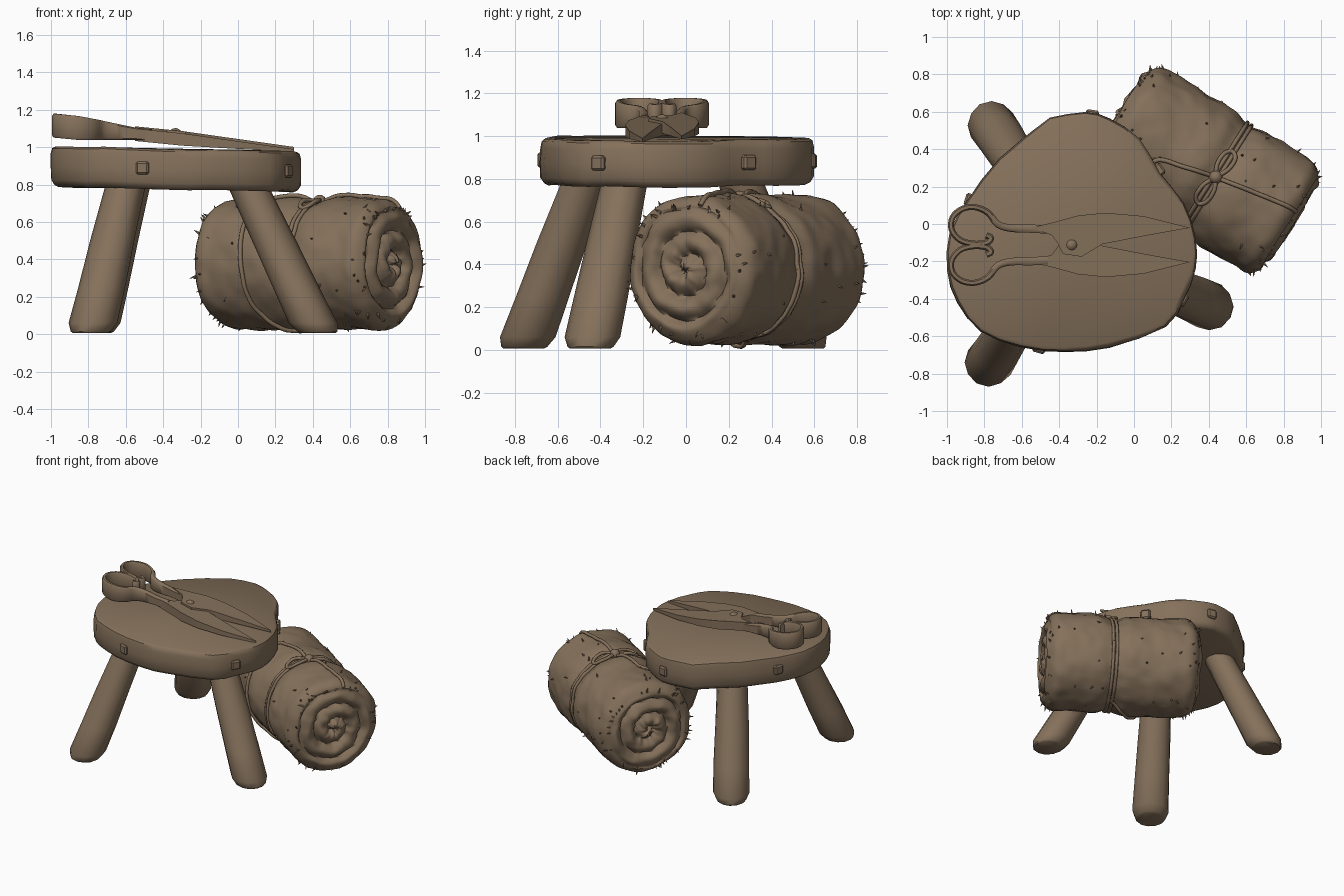
import bpy, bmesh, math, random
from mathutils import Vector, Matrix, noise

if "Cube" in bpy.data.objects:
    bpy.data.objects.remove(bpy.data.objects["Cube"])

random.seed(4)
brown = bpy.data.materials.new("clay_brown")
brown.diffuse_color = (0.235, 0.165, 0.105, 1)
brown.use_nodes = True
brown.node_tree.nodes["Principled BSDF"].inputs["Base Color"].default_value = brown.diffuse_color


def finish(name, bm, angle=40, matrix=None):
    bmesh.ops.recalc_face_normals(bm, faces=bm.faces)
    me = bpy.data.meshes.new(name)
    bm.to_mesh(me)
    bm.free()
    ob = bpy.data.objects.new(name, me)
    bpy.context.collection.objects.link(ob)
    me.materials.append(brown)
    if matrix:
        ob.matrix_world = matrix
    bpy.ops.object.select_all(action='DESELECT')
    ob.select_set(True)
    bpy.context.view_layer.objects.active = ob
    bpy.ops.object.shade_smooth_by_angle(angle=math.radians(angle))
    return ob


def loft(bm, rings):
    """Skin a list of closed vertex rings and cap both ends."""
    vs = [[bm.verts.new(p) for p in r] for r in rings]
    n = len(vs[0])
    for a, b in zip(vs, vs[1:]):
        for i in range(n):
            j = (i + 1) % n
            bm.faces.new((a[i], a[j], b[j], b[i]))
    bm.faces.new(vs[0])
    bm.faces.new(vs[-1])


def smooth_path(pts, steps=5):
    """Catmull-Rom through the points."""
    p = [Vector(q) for q in pts]
    p = [2 * p[0] - p[1]] + p + [2 * p[-1] - p[-2]]
    out = []
    for i in range(1, len(p) - 2):
        a, b, c, d = p[i - 1:i + 3]
        for k in range(steps):
            t = k / steps
            out.append(0.5 * (2 * b + (c - a) * t + (2 * a - 5 * b + 4 * c - d) * t ** 2
                              + (3 * b - a - 3 * c + d) * t ** 3))
    return out + [p[-2]]


# Seat: uneven slab with worn edges
OUT = [(-.45, .57), (-.26, .60), (-.13, .565), (.03, .455), (.14, .275), (.27, .11), (.33, -.08),
       (.33, -.24), (.27, -.40), (.17, -.55), (-.13, -.66), (-.37, -.685), (-.61, -.66),
       (-.82, -.575), (-.945, -.42), (-1.0, -.25), (-.985, -.05), (-.89, .13), (-.72, .35)]
outline = smooth_path([(x, y, 0) for x, y in OUT + OUT[:1]], 2)[:-1]
mid = Vector((-.33, -.04, 0))
bm = bmesh.new()
rings = []
for z, s in [(.775, .94), (.785, .97), (.81, .995), (.88, 1), (.95, .998), (.98, .985), (.99, .96)]:
    ring = []
    for p in outline:
        q = mid + (p - mid) * s
        k = 1 + .008 * noise.noise(Vector((q.x * 4, q.y * 4, z * 9)))
        q = mid + (q - mid) * k
        ring.append((q.x, q.y, z - .02 * (q.x + .33) + .008 * noise.noise(q * 5)))
    rings.append(ring)
loft(bm, rings)
finish("seat", bm)

# Legs: splayed posts with chamfered feet
for name, foot, top in [("front_leg", (-.79, -.762), (-.60, -.47)),
                        ("right_leg", (.43, -.45), (.05, -.285)),
                        ("back_leg", (-.775, .55), (-.575, .25))]:
    bm = bmesh.new()
    rings = []
    for z, r in [(.006, .095), (.015, .108), (.06, .13), (.25, .125), (.5, .118), (.84, .106)]:
        c = Vector((*foot, 0)).lerp(Vector((*top, 0)), z / .8)
        ring = []
        for i in range(12):
            a = 2 * math.pi * i / 12
            k = r * (1 + .05 * noise.noise(Vector((math.cos(a) * 2, math.sin(a) * 2, z * 3 + foot[0] * 9))))
            ring.append((c.x + k * math.cos(a), c.y + k * math.sin(a), z))
        rings.append(ring)
    loft(bm, rings)
    finish(name, bm)

# Square peg ends round the rim
for x, y in [(-.505, -.655), (.25, -.40), (.125, .285), (-.225, .575), (-.87, .125)]:
    bm = bmesh.new()
    bmesh.ops.create_cube(bm, size=.07)
    bmesh.ops.bevel(bm, geom=bm.edges[:], offset=.01, segments=1, affect='EDGES')
    a = math.atan2(y + .04, x + .33)
    finish("peg", bm, 30, Matrix.Translation((x, y, .885 - .02 * (x + .33))) @ Matrix.Rotation(a, 4, 'Z'))

# Shears: everything lies on a sloping plane, mirrored about its centre line
YC = -.112


def plane_z(x):
    return .987 + .1 * (.3 - x)


BLADE = [(-.55, -.02), (-.42, .012), (-.30, .045), (-.15, .06), (.05, .042), (.30, -.02),
         (.05, -.065), (-.17, -.108), (-.28, -.175), (-.38, -.16), (-.41, -.10), (-.44, -.06)]
HANDLE = [(-.46, -.03), (-.55, -.025), (-.66, -.022), (-.73, 0), (-.78, .06), (-.85, .09), (-.92, .08),
          (-.97, .035), (-.975, -.03), (-.93, -.085), (-.86, -.105), (-.79, -.10), (-.765, -.075), (-.79, -.06)]
for side, sgn, lift in [("upper", 1, .006), ("lower", -1, -.006)]:
    flip = lambda y: YC + sgn * (y - YC)
    bm = bmesh.new()
    th = lambda x: .008 + .025 * min(1, (.3 - x) / .6)
    loft(bm, [[(x, flip(y), plane_z(x) + lift + k * th(x)) for x, y in BLADE] for k in (-1, 1)])
    finish(side + "_blade", bm, 30)
    path = smooth_path([(x, flip(y), 0) for x, y in HANDLE], 4)
    bm = bmesh.new()
    rings = []
    for i, p in enumerate(path):
        d = (path[min(i + 1, len(path) - 1)] - path[max(i - 1, 0)]).normalized()
        grow = min(1, max(0, (-.55 - p.x) / .3))
        n = Vector((-d.y, d.x, 0)) * (.022 - .006 * grow)
        h = .033 + .031 * grow
        z = Vector((0, 0, plane_z(p.x)))
        rings.append([p + z + n * a + Vector((0, 0, h * b)) for a, b in
                      [(-1, -.8), (-.5, -1), (.5, -1), (1, -.8), (1, .8), (.5, 1), (-.5, 1), (-1, .8)]])
    loft(bm, rings)
    finish(side + "_handle", bm, 50)
bm = bmesh.new()
bmesh.ops.create_uvsphere(bm, u_segments=16, v_segments=8, radius=.036)
finish("pivot", bm, 60, Matrix.Translation((-.335, -.112, 1.066)))

# Blanket roll, built along local x
ROLL = Matrix.Translation((.378, .288, .377)) @ Matrix.Rotation(math.radians(-32.3), 4, 'Z')
HALF, TIE, N = .53, .07, 72


def radius(x, a):
    puff = .352 - .03 * math.exp(-((x - TIE) / .07) ** 2)
    edge = max(0, (abs(x) - HALF + .10) / .10)
    puff -= .05 * edge ** 3
    lump = noise.noise(Vector((x * 5, math.cos(a) * 1.7, math.sin(a) * 1.7)))
    fine = noise.noise(Vector((x * 13, math.cos(a) * 5, math.sin(a) * 5 + 7)))
    return puff + .014 * lump + .008 * fine


def on_roll(x, a, off=0.0):
    r = radius(x, a) + off
    return Vector((x, r * math.cos(a), r * math.sin(a)))


def end_ring(s, f):
    """Spiral groove across an end, f = fraction of the rim radius."""
    ring = []
    for i in range(N):
        a = 2 * math.pi * i / N
        p = on_roll(s * HALF, a)
        wave = abs(math.sin(math.pi * (f * 2.7 + s * a / (2 * math.pi) + .15)))
        fade = min(1, (1 - f) * 8)
        wob = .02 * noise.noise(Vector((f * 4, math.cos(a) * 2, math.sin(a) * 2 + s)))
        x = s * (HALF + fade * (.05 * wave ** .6 - .025 + wob))
        ring.append((x, p.y * f, p.z * f))
    return ring


bm = bmesh.new()
M = 26
rings = [end_ring(-1, (k + .5) / M) for k in range(M)]
rings += [[on_roll(-HALF + 2 * HALF * j / 56, 2 * math.pi * i / N) for i in range(N)] for j in range(57)]
rings += [end_ring(1, (k + .5) / M) for k in reversed(range(M))]
loft(bm, rings)
finish("blanket_roll", bm, 60, ROLL)

# Frayed tufts, mostly round the end rims
bm = bmesh.new()
for i in range(110):
    x = random.choice((-1, 1)) * HALF * (1 - .8 * random.random() ** 4)
    a = random.uniform(0, 2 * math.pi)
    base = on_roll(x, a, -.008)
    d = Vector((random.uniform(-.6, .6) + x, math.cos(a), math.sin(a))).normalized()
    d += Vector([random.uniform(-.5, .5) for _ in range(3)])
    rot = d.to_track_quat('Z', 'Y').to_matrix().to_4x4()
    h = random.uniform(.02, .045)
    bmesh.ops.create_cone(bm, cap_ends=True, segments=5, radius1=.01, radius2=.001, depth=h,
                          matrix=Matrix.Translation(base + d.normalized() * h * .4) @ rot)
finish("frayed_tufts", bm, 30, ROLL)


# Cord: hoops, lengthwise tie and bow
def cord(name, pts, r=.012):
    bm = bmesh.new()
    rings = []
    for i, p in enumerate(pts):
        d = (pts[min(i + 1, len(pts) - 1)] - pts[max(i - 1, 0)]).normalized()
        u = d.cross(Vector((.31, .2, .93))).normalized()
        v = d.cross(u)
        rings.append([p + r * (u * math.cos(k * math.pi / 4) + v * math.sin(k * math.pi / 4)) for k in range(8)])
    loft(bm, rings)
    finish(name, bm, 60, ROLL)


for dx in (-.012, .014):
    cord("hoop_cord", [on_roll(TIE + dx, 2 * math.pi * i / 64, .006) for i in range(65)])
up = math.pi / 2
slant = [(TIE, up), (-.1, up + .12), (-.25, up + .28), (-.23, up + .7), (-.2, up + 1.6),
         (-.17, up + 2.3), (-.05, up + 2.9), (TIE, up + 3.3)]
cord("slanted_cord", [on_roll(p.x, p.y, .008) for p in smooth_path([(x, a, 0) for x, a in slant], 8)])
cord("lengthwise_cord", [on_roll(TIE + (HALF - TIE) * i / 20, up - .012 * i, .008) for i in range(21)])
for s in (-1, 1):
    loop = [(0, 0), (-.03, .06), (-.03, .13), (.0, .17), (.035, .14), (.035, .07), (0, 0)]
    cord("bow_loop", [on_roll(TIE + s * p.x, up - s * p.y / .33, .016)
                      for p in smooth_path([(x, y, 0) for x, y in loop], 5)])
bm = bmesh.new()
bmesh.ops.create_uvsphere(bm, u_segments=14, v_segments=8, radius=.036)
finish("bow_knot", bm, 60, ROLL @ Matrix.Translation(on_roll(TIE, up, .012)))
